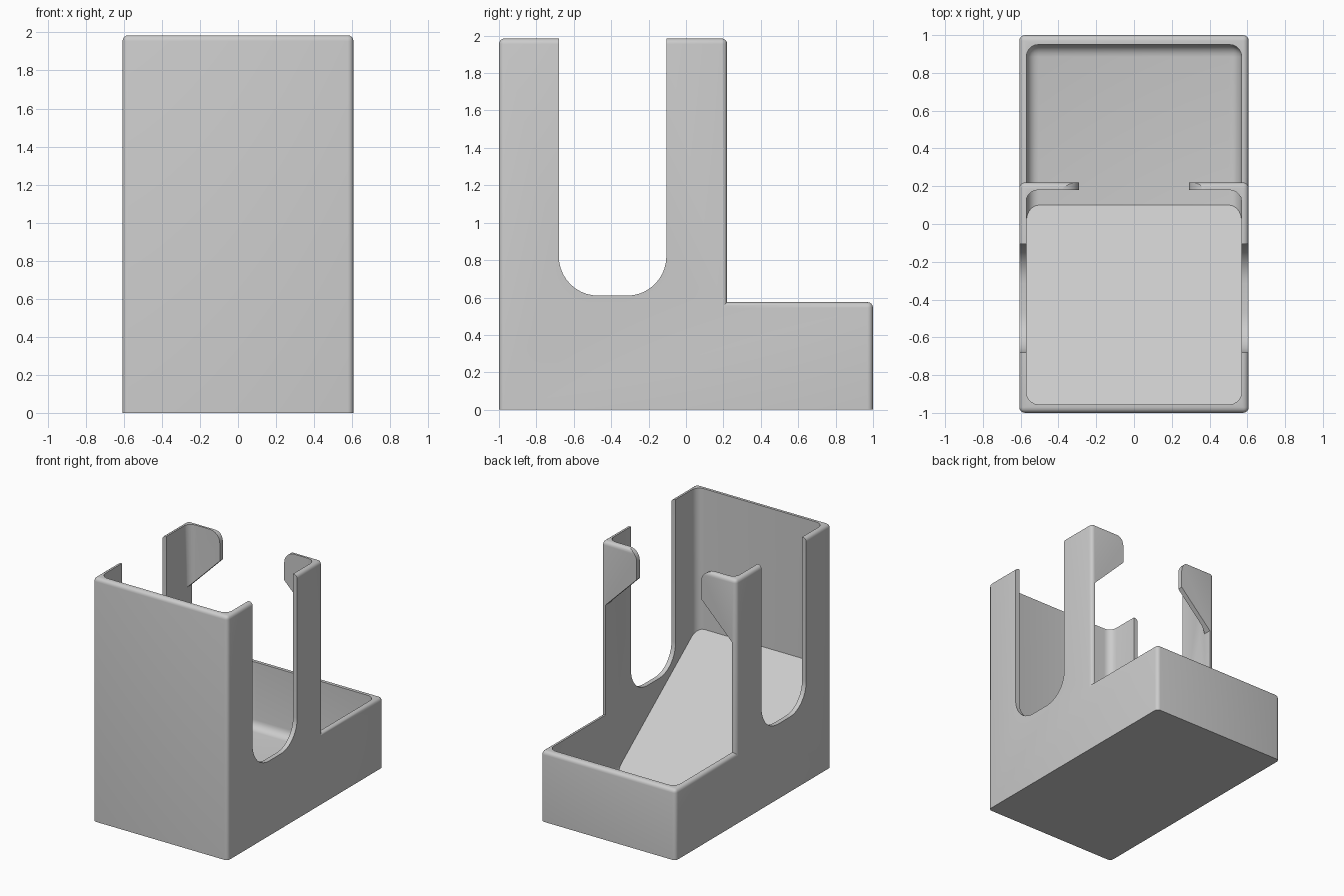
import bpy, bmesh, math
from mathutils import Vector

cube = bpy.data.objects.get("Cube")
if cube:
    bpy.data.objects.remove(cube, do_unlink=True)

HALF_W, INNER_W = 0.607, 0.57
BACK, PILLAR_BACK, HEIGHT, TRAY_TOP = 1.0, 0.22, 1.985, 0.575

grey = bpy.data.materials.new("plain grey")
grey.use_nodes = True
colour = (0.6, 0.6, 0.6, 1)
grey.diffuse_color = colour
grey.node_tree.nodes["Principled BSDF"].inputs["Base Color"].default_value = colour


def prism(name, profile, axis, lo, hi, round_edge=None, radius=0.0, segments=5):
    """Extrude a (u, z) profile along x or y, rounding the edges chosen by a rule."""
    bm = bmesh.new()

    def place(u, z, d):
        return (d, u, z) if axis == "x" else (u, d, z)

    face = bm.faces.new([bm.verts.new(place(u, z, lo)) for u, z in profile])
    out = bmesh.ops.extrude_face_region(bm, geom=[face])
    shift = Vector(place(0, 0, hi - lo))
    bmesh.ops.translate(bm, vec=shift, verts=[v for v in out["geom"] if isinstance(v, bmesh.types.BMVert)])
    bmesh.ops.recalc_face_normals(bm, faces=bm.faces)
    if round_edge:
        edges = [e for e in bm.edges if round_edge(e.verts[0].co, e.verts[1].co)]
        bmesh.ops.bevel(bm, geom=edges, offset=radius, segments=segments,
                        profile=0.5, affect="EDGES", clamp_overlap=True)
    mesh = bpy.data.meshes.new(name)
    bm.to_mesh(mesh)
    bm.free()
    obj = bpy.data.objects.new(name, mesh)
    bpy.context.collection.objects.link(obj)
    obj.data.materials.append(grey)
    return obj


def arc(cu, cz, r, start, end, n=10):
    angles = [math.radians(start + (end - start) * i / n) for i in range(n + 1)]
    return [(cu + r * math.cos(a), cz + r * math.sin(a)) for a in angles]


def shell_edge(a, b):
    on_floor = a.z < 0.01 and b.z < 0.01
    inner_corner = all(abs(p.y - PILLAR_BACK) < 0.01 and abs(p.z - TRAY_TOP) < 0.01 for p in (a, b))
    return not on_floor and not inner_corner


def cavity_edge(a, b):
    upright = abs(a.x - b.x) < 0.01 and abs(a.y - b.y) < 0.01
    tray_floor = a.z < 0.1 and b.z < 0.1 and not (a.y < 0.2 and b.y < 0.2)
    return upright or tray_floor


# Outer body: tall bin in front, low tray behind
body = prism("dispenser_body",
             [(-BACK, 0), (BACK, 0), (BACK, TRAY_TOP), (PILLAR_BACK, TRAY_TOP),
              (PILLAR_BACK, HEIGHT), (-BACK, HEIGHT)],
             "x", -HALF_W, HALF_W, shell_edge, 0.03, 4)

# Hollow with sloping ramp and flat tray floor
cavity = prism("cavity_cutter",
               [(-0.955, 2.2), (-0.955, 0.84), (0.1, 0.04), (0.95, 0.04),
                (0.95, 0.8), (0.18, 0.8), (0.18, 2.2)],
               "x", -INNER_W, INNER_W, cavity_edge, 0.065)

# Rounded slot through both side walls
slot = prism("slot_cutter",
             [(-0.68, 2.2)] + arc(-0.47, 0.82, 0.21, 180, 270)
             + arc(-0.315, 0.82, 0.21, 270, 360) + [(-0.105, 2.2)],
             "x", -0.8, 0.8)

# Rear opening that leaves two retaining tabs with slanted undersides
half = [(INNER_W, 0.7), (INNER_W, 1.47), (0.29, 1.75)] + arc(0.38, 1.895, 0.09, 180, 90, 6) + [(0.38, 2.2)]
opening = prism("opening_cutter", half + [(-x, z) for x, z in reversed(half)], "y", 0.1, 0.4)

bpy.context.view_layer.objects.active = body
for cutter in (cavity, slot, opening):
    cutter.hide_render = True
    mod = body.modifiers.new(cutter.name, "BOOLEAN")
    mod.operation, mod.solver, mod.object = "DIFFERENCE", "EXACT", cutter
    bpy.ops.object.modifier_apply(modifier=mod.name)
    bpy.data.objects.remove(cutter, do_unlink=True)

bpy.ops.object.select_all(action="DESELECT")
body.select_set(True)
bpy.ops.object.shade_smooth_by_angle(angle=math.radians(30))
